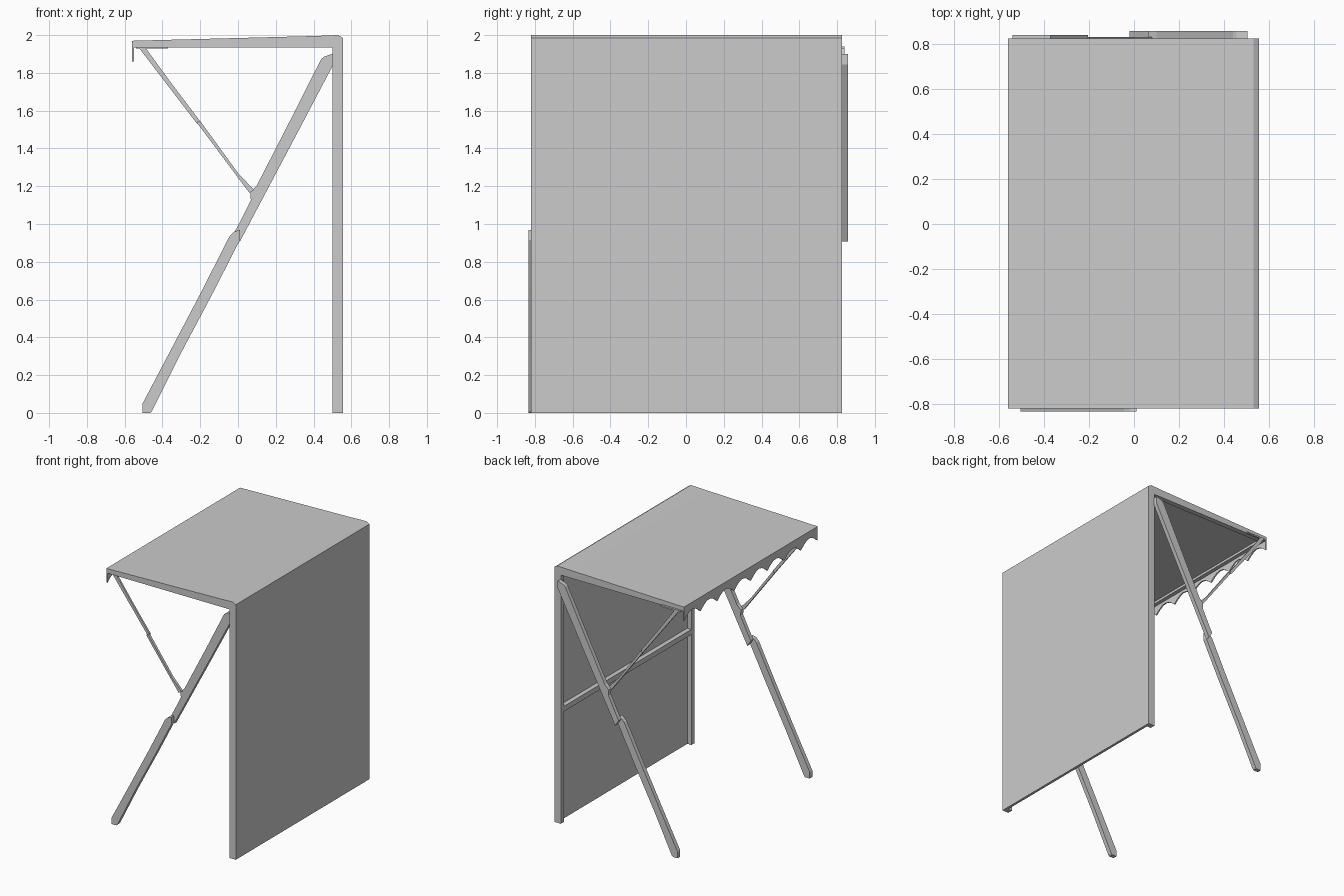
import bpy, bmesh, math

cube = bpy.data.objects.get("Cube")
if cube:
    bpy.data.objects.remove(cube, do_unlink=True)

grey = bpy.data.materials.new("plain grey")
grey.use_nodes = True
GREY = (0.6, 0.6, 0.6, 1)
grey.diffuse_color = GREY
grey.node_tree.nodes["Principled BSDF"].inputs["Base Color"].default_value = GREY


def extrude(name, outline, start, end, axis="y"):
    """Extrude an outline along y (points are x, z) or along x (points are y, z)."""
    bm = bmesh.new()
    rings = []
    for d in (start, end):
        rings.append([bm.verts.new((a, d, b) if axis == "y" else (d, a, b))
                      for a, b in outline])
    n = len(outline)
    bm.faces.new(rings[0])
    bm.faces.new(rings[1][::-1])
    for i in range(n):
        j = (i + 1) % n
        bm.faces.new((rings[0][i], rings[1][i], rings[1][j], rings[0][j]))
    bmesh.ops.recalc_face_normals(bm, faces=bm.faces)
    mesh = bpy.data.meshes.new(name)
    bm.to_mesh(mesh)
    bm.free()
    mesh.materials.append(grey)
    obj = bpy.data.objects.new(name, mesh)
    bpy.context.collection.objects.link(obj)
    return obj


def box(name, x0, x1, y0, y1, z0, z1):
    return extrude(name, [(x0, z0), (x1, z0), (x1, z1), (x0, z1)], y0, y1)


FRONT, BACK = -0.82, 0.825      # ends of the wall and roof
RAIL = 0.04                     # width of frame members
LEFT, RIGHT = -0.56, 0.555

# Wall: thin panel, two posts, cross rail
box("wall_panel", 0.535, RIGHT, FRONT, BACK, 0, 1.94)
for label, y in (("front", FRONT), ("back", BACK - RAIL)):
    box(label + "_post", 0.5, RIGHT, y, y + RAIL, 0, 1.94)
box("wall_cross_rail", 0.5, 0.54, FRONT + RAIL, BACK - RAIL, 0.86, 0.90)

# Roof: thin sloping panel over a hollow frame
top = [(LEFT, 1.97), (0.4, 1.995), (0.53, 2.0), (RIGHT, 1.985)]
extrude("roof_panel", top + [(RIGHT, 1.965), (LEFT, 1.953)], FRONT, BACK)
for label, y in (("front", FRONT), ("back", BACK - RAIL)):
    extrude(label + "_roof_beam", top + [(RIGHT, 1.935), (LEFT, 1.935)], y, y + RAIL)
box("roof_edge_beam", LEFT, LEFT + RAIL, FRONT, BACK, 1.935, 1.96)
box("roof_wall_beam", 0.5, RIGHT, FRONT, BACK, 1.935, 1.97)

# Valance: hanging strip with pointed tips joined by arches
TEETH, STEPS = 8, 6
edge = [(BACK, 1.95), (FRONT, 1.95)]
pitch = (BACK - FRONT) / TEETH
for i in range(TEETH):
    for s in range(STEPS + (i == TEETH - 1)):
        t = s / STEPS
        z = 1.86 + 0.055 * math.sin(math.pi * t)
        edge.append((FRONT + (i + t) * pitch, z))
extrude("valance", edge, LEFT, LEFT + 0.01, "x")

# Legs and struts: same set at each end, shifted along y
upper_leg = [(0.44, 1.873), (0.455, 1.885), (0.49, 1.898), (0.505, 1.9), (0.505, 1.845),
             (0.30, 1.455), (0.01, 0.907), (-0.02, 0.955), (0.01, 1.01),
             (0.068, 1.125), (0.065, 1.17), (0.10, 1.205), (0.29, 1.575)]
lower_leg = [(-0.505, 0.0), (-0.505, 0.05), (-0.36, 0.325), (-0.20, 0.63), (-0.045, 0.935),
             (-0.02, 0.96), (0.01, 0.968), (0.01, 0.915), (-0.125, 0.65),
             (-0.30, 0.32), (-0.455, 0.01), (-0.465, 0.0)]
upper_strut = [(-0.53, 1.94), (-0.40, 1.77), (-0.22, 1.535), (-0.205, 1.525),
               (-0.205, 1.55), (-0.36, 1.755), (-0.495, 1.94)]
lower_strut = [(-0.22, 1.54), (-0.20, 1.545), (0.0, 1.27), (0.085, 1.18),
               (0.06, 1.165), (-0.015, 1.265)]

for label, shift in (("front", 0.0), ("back", 1.625)):
    for name, shape, y0, y1 in (("upper_leg", upper_leg, -0.80, -0.768),
                                ("lower_leg", lower_leg, -0.833, -0.80),
                                ("upper_strut", upper_strut, -0.80, -0.785),
                                ("lower_strut", lower_strut, -0.815, -0.795)):
        extrude(label + "_" + name, shape, y0 + shift, y1 + shift)
    box(label + "_strut_bracket", -0.54, -0.37, -0.80 + shift, -0.785 + shift, 1.929, 1.94)
